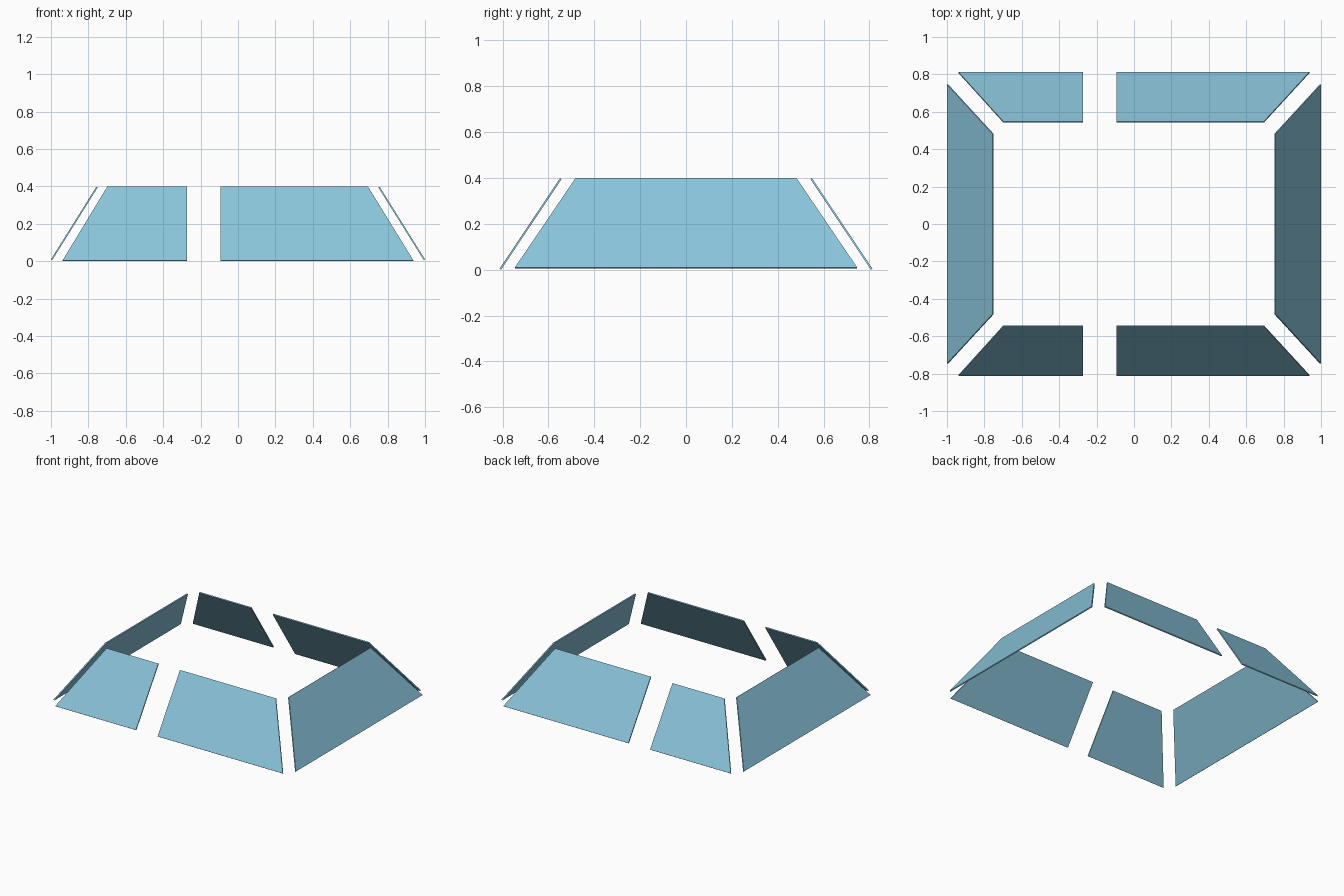
import bpy
import bmesh
from mathutils import Vector

if "Cube" in bpy.data.objects:
    bpy.data.objects.remove(bpy.data.objects["Cube"])

T = 0.008  # glass thickness

glass = bpy.data.materials.new("light blue glass")
glass.diffuse_color = (0.25, 0.55, 0.70, 1.0)
glass.use_nodes = True
glass.node_tree.nodes["Principled BSDF"].inputs["Base Color"].default_value = glass.diffuse_color


def pane(name, outer):
    """Flat pane: outer outline (counter-clockwise from outside), thickened inward."""
    pts = [Vector(p) for p in outer]
    n = (pts[1] - pts[0]).cross(pts[3] - pts[0]).normalized()
    bm = bmesh.new()
    out = [bm.verts.new(p) for p in pts]
    inn = [bm.verts.new(p - n * T) for p in pts]
    bm.faces.new(out)
    bm.faces.new(inn[::-1])
    for i in range(4):
        j = (i + 1) % 4
        bm.faces.new((out[i], inn[i], inn[j], out[j]))
    bmesh.ops.recalc_face_normals(bm, faces=bm.faces)
    me = bpy.data.meshes.new(name)
    bm.to_mesh(me)
    bm.free()
    me.materials.append(glass)
    ob = bpy.data.objects.new(name, me)
    bpy.context.collection.objects.link(ob)


ZT = 0.399
for side, s in (("front", -1), ("back", 1)):
    yb, yt, zb = s * 0.813, s * 0.549, 0.0045
    # short left pane and long right pane, divided by a gap
    for part, b0, b1, t0, t1 in (("left", -0.938, -0.273, -0.699, -0.273),
                                 ("right", -0.094, 0.938, -0.094, 0.695)):
        loop = [(b0, yb, zb), (b1, yb, zb), (t1, yt, ZT), (t0, yt, ZT)]
        pane(f"{side}_{part}_window", loop if s < 0 else loop[::-1])

# full-length side panes
for side, s in (("left", -1), ("right", 1)):
    loop = [(s * 1.0, -0.746, 0.010), (s * 1.0, 0.746, 0.010),
            (s * 0.757, 0.482, ZT), (s * 0.757, -0.482, ZT)]
    pane(f"{side}_side_window", loop if s > 0 else loop[::-1])
